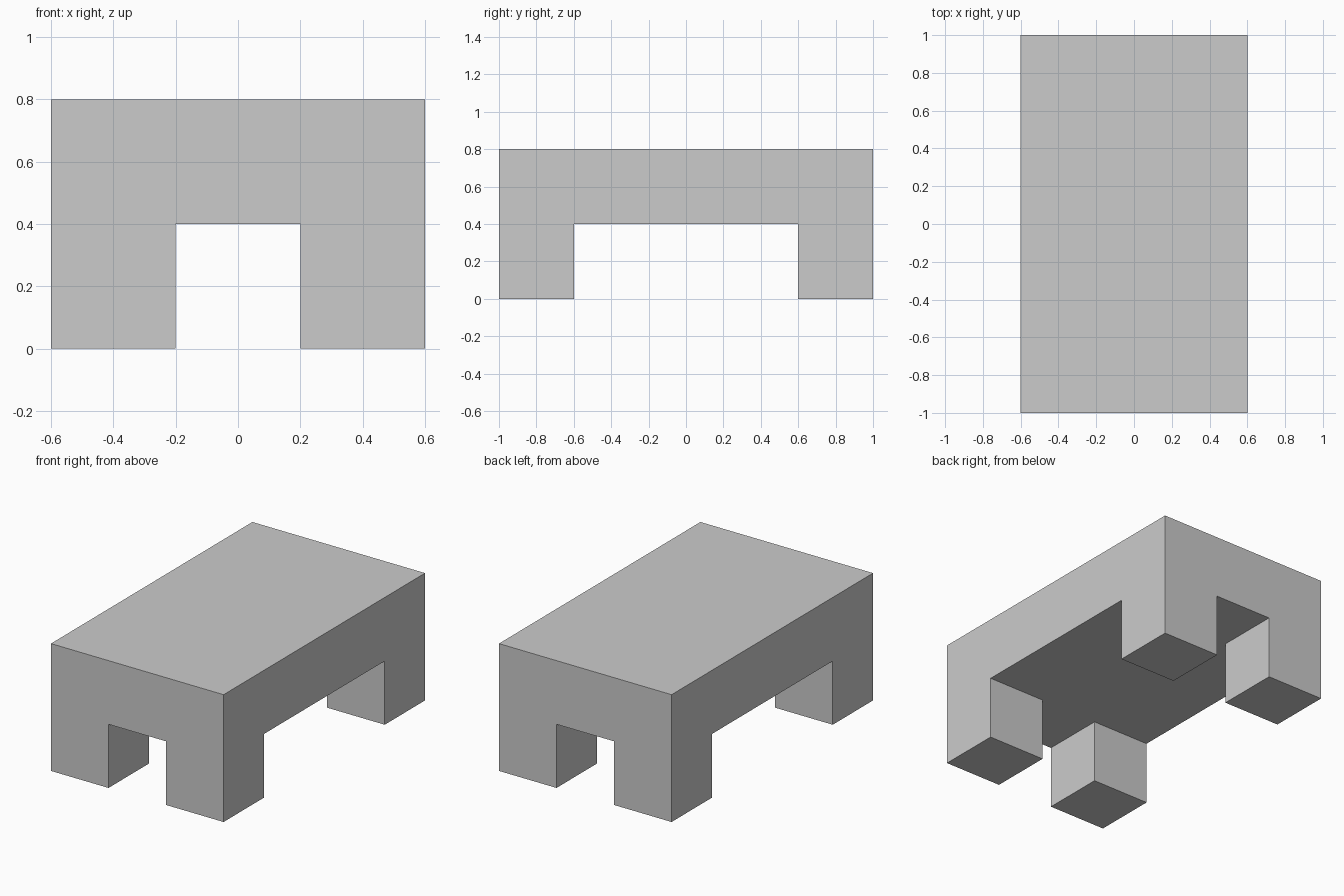
import bpy, bmesh, math
from mathutils import Matrix, Vector

if "Cube" in bpy.data.objects:
    bpy.data.objects.remove(bpy.data.objects["Cube"])

HALF_X, HALF_Y = 0.6, 1.0
TOP, UNDERSIDE, LEG = 0.8, 0.4, 0.4

# Thick slab top
bm = bmesh.new()
bmesh.ops.create_cube(
    bm, size=1.0,
    matrix=Matrix.Translation((0, 0, (TOP + UNDERSIDE) / 2))
    @ Matrix.Diagonal((2 * HALF_X, 2 * HALF_Y, TOP - UNDERSIDE, 1)))

# Cut lines marking the inner sides of the legs
for axis, half in ((Vector((1, 0, 0)), HALF_X), (Vector((0, 1, 0)), HALF_Y)):
    for side in (-1, 1):
        bmesh.ops.bisect_plane(
            bm, geom=bm.verts[:] + bm.edges[:] + bm.faces[:],
            plane_co=axis * side * (half - LEG), plane_no=axis)

# Four legs pulled down from the corners of the underside
bm.normal_update()
corners = []
for f in bm.faces:
    c = f.calc_center_median()
    if f.normal.z < -0.9 and abs(c.x) > HALF_X - LEG and abs(c.y) > HALF_Y - LEG:
        corners.append(f)
feet = bmesh.ops.extrude_discrete_faces(bm, faces=corners)["faces"]
for f in feet:
    bmesh.ops.translate(bm, verts=f.verts[:], vec=(0, 0, -UNDERSIDE))

# Merge the flat regions into clean single faces
bmesh.ops.dissolve_limit(bm, angle_limit=math.radians(1),
                         verts=bm.verts[:], edges=bm.edges[:])
bmesh.ops.recalc_face_normals(bm, faces=bm.faces[:])

mesh = bpy.data.meshes.new("low_table")
bm.to_mesh(mesh)
bm.free()
bpy.context.collection.objects.link(bpy.data.objects.new("low_table", mesh))
